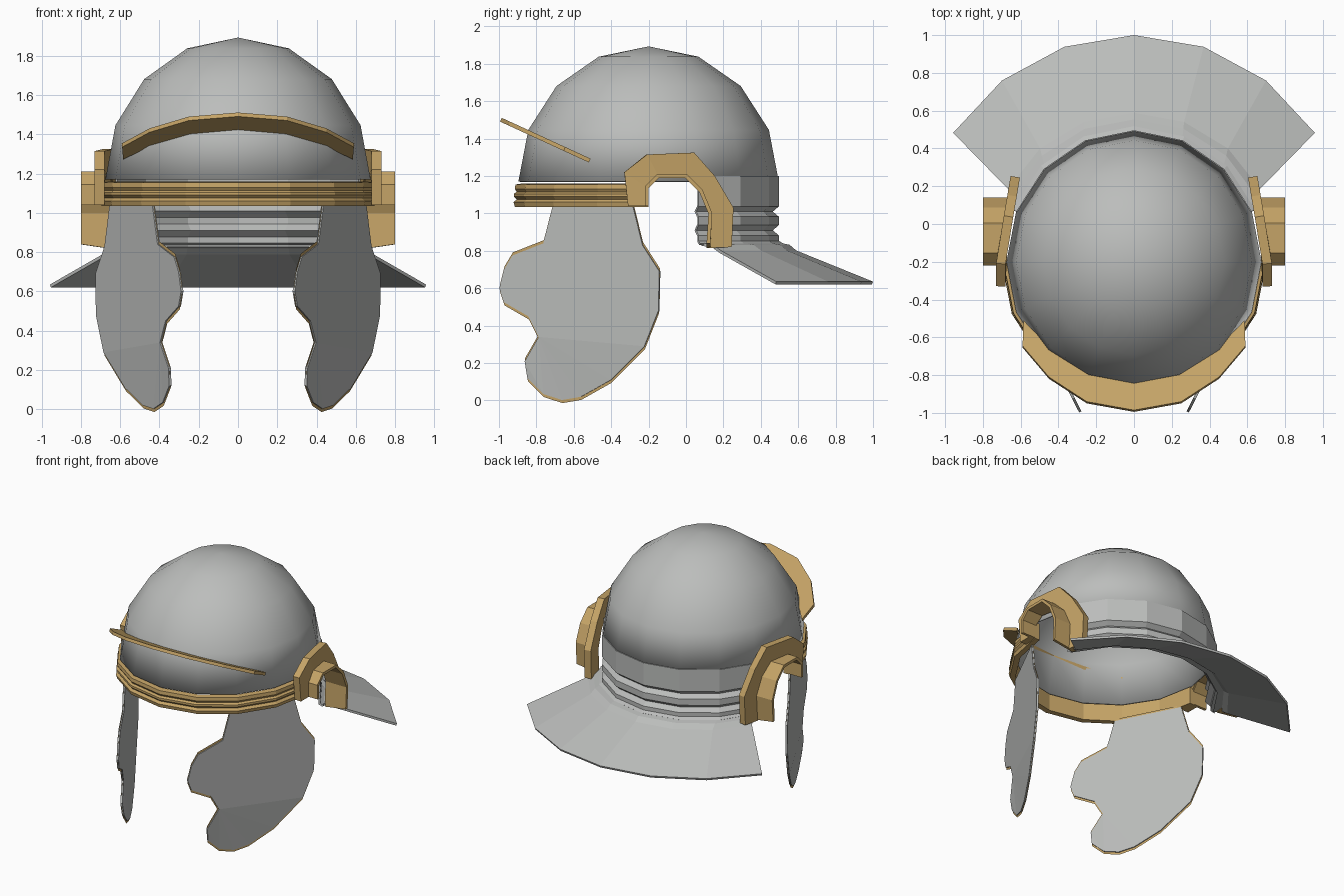
import bpy, bmesh, math

if "Cube" in bpy.data.objects:
    bpy.data.objects.remove(bpy.data.objects["Cube"])

CY, SX = -0.2, 0.97          # bowl centre and sideways squash


def material(name, rgb):
    m = bpy.data.materials.new(name)
    m.diffuse_color = (*rgb, 1)
    m.use_nodes = True
    m.node_tree.nodes["Principled BSDF"].inputs["Base Color"].default_value = m.diffuse_color
    return m


STEEL = material("steel_grey", (0.50, 0.51, 0.50))
BRASS = material("brass", (0.56, 0.37, 0.135))


def finish(name, bm, mat, thick=0, mirror=False, smooth=False):
    bmesh.ops.recalc_face_normals(bm, faces=bm.faces[:])
    me = bpy.data.meshes.new(name)
    bm.to_mesh(me)
    bm.free()
    me.materials.append(mat)
    ob = bpy.data.objects.new(name, me)
    bpy.context.collection.objects.link(ob)
    for p in me.polygons:
        p.use_smooth = smooth
    if thick:
        s = ob.modifiers.new("thickness", 'SOLIDIFY')
        s.thickness, s.offset, s.use_even_offset = thick, 0, True
    if mirror:
        ob.modifiers.new("mirror", 'MIRROR')
    return ob


def grid(rows, wrap=False):
    """Skin a list of equally long point rows with quads."""
    bm = bmesh.new()
    vs = [[bm.verts.new(p) for p in r] for r in rows]
    pairs = list(zip(vs, vs[1:])) + ([(vs[-1], vs[0])] if wrap else [])
    for a, b in pairs:
        for i in range(len(a) - 1):
            bm.faces.new((a[i], a[i + 1], b[i + 1], b[i]))
    return bm


def revolve(profile, start, end, steps, wrap=False):
    """Profile entries are radius, height, angle factor; angle 0 is the back."""
    rows = []
    for r, z, f in profile:
        angs = [math.radians(start + (end - start) * i / steps) * f for i in range(steps + 1)]
        rows.append([(SX * r * math.sin(a), CY + r * math.cos(a), z) for a in angs])
    bm = grid(rows, wrap)
    bmesh.ops.remove_doubles(bm, verts=bm.verts[:], dist=1e-4)
    return bm


# Domed bowl
prof = [(0.69 * math.sin(math.radians(t)), 1.17 + 0.717 * math.cos(math.radians(t)), 1)
        for t in (0, 22.5, 45, 67.5, 90)]
bowl = finish("bowl", revolve(prof, 0, 360, 16), STEEL, 0.012, smooth=True)

# Ribbed neck wall at the back
neck = [(0.69, 1.20), (0.69, 1.04), (0.655, 1.01), (0.69, 0.98), (0.69, 0.94),
        (0.655, 0.91), (0.69, 0.88), (0.69, 0.85), (0.715, 0.835)]
finish("neck_ribs", revolve([(r, z, 1) for r, z in neck], -67.5, 67.5, 6), STEEL, 0.012)

# Flared neck guard
guard = [(0.70, 0.835, 0.98), (0.75, 0.825, 0.93), (0.785, 0.795, 0.90), (1.197, 0.628, 0.82)]
finish("neck_guard", revolve(guard, -67.5, 67.5, 6), STEEL, 0.016)

# Three-ridged brow band around the front
band = [(0.675, 1.035), (0.715, 1.035), (0.722, 1.06), (0.705, 1.075), (0.72, 1.09),
        (0.72, 1.105), (0.705, 1.115), (0.715, 1.13), (0.712, 1.155), (0.675, 1.16)]
bm = revolve([(r, z, 1) for r, z in band], 90, 270, 8, wrap=True)
bmesh.ops.holes_fill(bm, edges=[e for e in bm.edges if e.is_boundary])
finish("brow_band", bm, BRASS)

# Tilted brow visor
outer = [(0, -0.99), (0.25, -0.945), (0.45, -0.815), (0.59, -0.65)]
inner = [(0, -0.835), (0.245, -0.785), (0.42, -0.685), (0.585, -0.515)]


def across(pts):
    pts = [(-x, y) for x, y in pts[:0:-1]] + pts
    return [(x, y, 1.285 + (-0.52 - y) * 0.46) for x, y in pts]


finish("brow_visor", grid([across(outer), across(inner)]), BRASS, 0.022)

# Ear guards: curved arch plate with a flange standing out from its inner edge
arch_out = [(-0.31, 1.04), (-0.33, 1.22), (-0.21, 1.315), (0.04, 1.325),
            (0.15, 1.20), (0.25, 1.03), (0.24, 0.82)]
arch_in = [(-0.21, 1.04), (-0.21, 1.14), (-0.15, 1.20), (0.0, 1.20),
           (0.08, 1.12), (0.13, 1.0), (0.12, 0.815)]


def ear_x(y):
    return 0.705 - max(0, y + 0.2) * 0.17


rows = [[(ear_x(y), y, z) for y, z in path] for path in (arch_out, arch_in)]
finish("ear_guard_plates", grid(rows), BRASS, 0.05, mirror=True)
rows = [[(ear_x(y) - 0.02, y, z) for y, z in arch_in],
        [(0.80, y, max(z, 0.84)) for y, z in arch_in]]
finish("ear_guard_flanges", grid(rows), BRASS, 0.02, mirror=True)

# Cheek guards: steel plates with a raised brass rim
cheek = [(-0.71, 1.035), (-0.76, 0.84), (-0.925, 0.775), (-0.97, 0.70), (-0.995, 0.60),
         (-0.97, 0.525), (-0.84, 0.45), (-0.785, 0.34), (-0.86, 0.21), (-0.845, 0.12),
         (-0.76, 0.035), (-0.66, 0.003), (-0.56, 0.02), (-0.40, 0.11), (-0.22, 0.29),
         (-0.145, 0.48), (-0.14, 0.69), (-0.23, 0.83), (-0.28, 1.035)]


def cheek_part(keep_rim):
    bm = bmesh.new()
    face = bm.faces.new([bm.verts.new((0, y, z)) for y, z in cheek])
    rim = bmesh.ops.inset_region(bm, faces=[face], thickness=0.024,
                                 use_boundary=True, use_even_offset=True)["faces"]
    drop = [f for f in bm.faces if (f in rim) != keep_rim]
    bmesh.ops.delete(bm, geom=drop, context='FACES')
    bmesh.ops.triangulate(bm, faces=[f for f in bm.faces if len(f.verts) > 4])
    for v in bm.verts:      # lean the plate inward towards the front and chin
        y, z = v.co.y, v.co.z
        v.co.x = 0.715 + (y + 0.15) * 0.51 - max(0, 0.25 - z) * 0.12
    return bm


finish("cheek_plates", cheek_part(False), STEEL, 0.014, mirror=True)
finish("cheek_rims", cheek_part(True), BRASS, 0.034, mirror=True)
